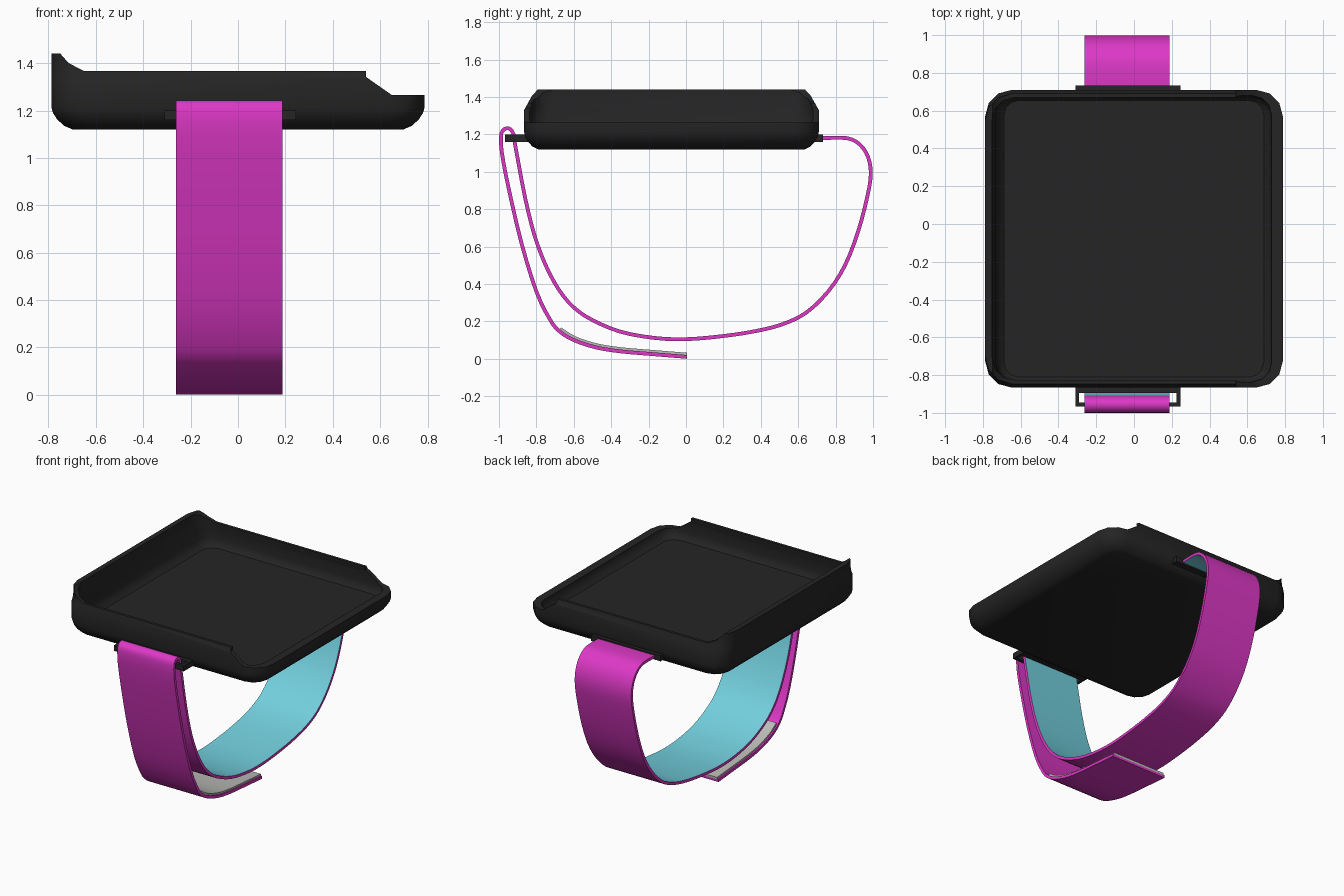
import bpy, bmesh, math
from mathutils import Vector

if "Cube" in bpy.data.objects:
    bpy.data.objects.remove(bpy.data.objects["Cube"])


def material(name, rgb):
    m = bpy.data.materials.new(name)
    m.diffuse_color = (*rgb, 1)
    m.use_nodes = True
    m.node_tree.nodes["Principled BSDF"].inputs["Base Color"].default_value = m.diffuse_color
    return m


BLACK = material("black_plastic", (0.018, 0.018, 0.018))
PINK = material("pink_fabric", (0.73, 0.04, 0.57))
CYAN = material("cyan_lining", (0.17, 0.63, 0.73))
GREY = material("grey_pad", (0.5, 0.5, 0.48))


def smooth(ob, angle):
    bpy.ops.object.select_all(action='DESELECT')
    ob.select_set(True)
    bpy.context.view_layer.objects.active = ob
    bpy.ops.object.shade_smooth_by_angle(angle=math.radians(angle))


def finish(name, bm, mats, angle=None):
    bmesh.ops.recalc_face_normals(bm, faces=bm.faces)
    me = bpy.data.meshes.new(name)
    bm.to_mesh(me)
    bm.free()
    ob = bpy.data.objects.new(name, me)
    bpy.context.collection.objects.link(ob)
    for m in mats:
        me.materials.append(m)
    if angle:
        smooth(ob, angle)
    return ob


def box(name, x0, x1, y0, y1, z0, z1):
    bm = bmesh.new()
    bmesh.ops.create_cube(bm, size=1)
    for v in bm.verts:
        v.co = ((x0 + x1) / 2 + v.co.x * (x1 - x0),
                (y0 + y1) / 2 + v.co.y * (y1 - y0),
                (z0 + z1) / 2 + v.co.z * (z1 - z0))
    return finish(name, bm, [BLACK])


def rounded_ring(bm, ix, iy, z, seg=3):
    """Rounded rectangle of the tray outline, shrunk by ix and iy."""
    hx, hy, r = 0.788 - ix, 0.788 - iy, max(0.14 - ix * 0.6, 0.05)
    ring = []
    for k, (sx, sy) in enumerate([(1, 1), (-1, 1), (-1, -1), (1, -1)]):
        for i in range(seg + 1):
            a = math.pi / 2 * (k + i / seg)
            ring.append(bm.verts.new((sx * (hx - r) + r * math.cos(a),
                                      sy * (hy - r) + r * math.sin(a) - 0.078, z)))
    return ring


# Tray: outer wall up, over the leaning rim, inner wall down to the floor
bm = bmesh.new()
profile = [(0.09, 0.075, 1.12), (0.055, 0.045, 1.135), (0.025, 0.02, 1.162), (0.007, 0.005, 1.19),
           (0, 0, 1.215), (0, 0, 1.33), (0, 0.02, 1.366), (0, 0.025, 1.5),
           (0.035, 0.04, 1.5), (0.04, 0.04, 1.36), (0.055, 0.03, 1.32), (0.06, 0.03, 1.25),
           (0.075, 0.036, 1.215), (0.1, 0.055, 1.195)]
rings = [rounded_ring(bm, *p) for p in profile]
for a, b in zip(rings, rings[1:]):
    for i in range(len(a)):
        j = (i + 1) % len(a)
        bm.faces.new((a[i], a[j], b[j], b[i]))
bm.faces.new(rings[0])
bm.faces.new(rings[-1])
tray = finish("case_tray", bm, [BLACK])

# Cutter trims the walls: tall left end, level sides, low right end
cut = [(-0.9, 1.44), (-0.75, 1.44), (-0.715, 1.4), (-0.65, 1.367), (0.54, 1.367),
       (0.54, 1.342), (0.65, 1.265), (0.9, 1.265), (0.9, 1.7), (-0.9, 1.7)]
bm = bmesh.new()
face = bm.faces.new([bm.verts.new((x, -1.2, z)) for x, z in cut])
ext = bmesh.ops.extrude_face_region(bm, geom=[face])
for v in ext["geom"]:
    if isinstance(v, bmesh.types.BMVert):
        v.co.y = 1.2
bm.faces.new([v for v in bm.verts if v.co.y < 0]) if not face.is_valid else None
cutter = finish("rim_cutter", bm, [BLACK])
cutter.hide_render = True
mod = tray.modifiers.new("trim", 'BOOLEAN')
mod.operation, mod.object, mod.solver = 'DIFFERENCE', cutter, 'EXACT'
bpy.context.view_layer.objects.active = tray
bpy.ops.object.modifier_apply(modifier="trim")
bpy.data.objects.remove(cutter)
smooth(tray, 35)

# Strap lugs: open buckle at the front, solid mount at the back
box("front_lug_base", -0.31, 0.245, -0.895, -0.84, 1.16, 1.2)
box("front_lug_bar", -0.31, 0.245, -0.967, -0.945, 1.16, 1.2)
for side, x in (("left", -0.31), ("right", 0.225)):
    box("front_lug_" + side, x, x + 0.02, -0.95, -0.88, 1.16, 1.2)
box("back_lug", -0.31, 0.245, 0.68, 0.732, 1.16, 1.2)


def spline(points, steps=3):
    """Catmull-Rom curve through (y, z) points."""
    p = [Vector(q) for q in points]
    p = [2 * p[0] - p[1]] + p + [2 * p[-1] - p[-2]]
    out = []
    for a, b, c, d in zip(p, p[1:], p[2:], p[3:]):
        for i in range(steps):
            t = i / steps
            out.append(0.5 * (2 * b + (c - a) * t + (2 * a - 5 * b + 4 * c - d) * t ** 2
                              + (3 * b - a - 3 * c + d) * t ** 3))
    return out + [p[-2]]


def ribbon(name, path, x0, x1, low, high, mats, lining=0):
    """Sweep a flat band along a path; low/high offset along the left normal."""
    pts = spline(path)
    bm = bmesh.new()
    prev = None
    for i, p in enumerate(pts):
        t = (pts[min(i + 1, len(pts) - 1)] - pts[max(i - 1, 0)]).normalized()
        n = Vector((-t.y, t.x))
        lo, hi = p + n * low, p + n * high
        ring = [bm.verts.new((x, *q)) for x, q in ((x0, lo), (x1, lo), (x1, hi), (x0, hi))]
        if prev:
            for k in range(4):
                f = bm.faces.new((prev[k], prev[(k + 1) % 4], ring[(k + 1) % 4], ring[k]))
                if k == 0 and i <= lining * 3:
                    f.material_index = 1
        else:
            bm.faces.new(ring)
        prev = ring
    bm.faces.new(prev)
    return finish(name, bm, mats, 35)


# Strap: wrist loop, fold over the front bar, then the loose tail
loop = [(0.72, 1.18), (0.86, 1.18), (0.93, 1.145), (0.973, 1.08), (0.988, 0.99), (0.97, 0.87),
        (0.92, 0.68), (0.85, 0.5), (0.76, 0.36), (0.64, 0.245), (0.51, 0.183), (0.37, 0.148),
        (0.2, 0.122), (0, 0.105), (-0.17, 0.112), (-0.35, 0.145), (-0.5, 0.207), (-0.6, 0.275),
        (-0.68, 0.37), (-0.75, 0.5), (-0.81, 0.66), (-0.86, 0.86), (-0.9, 1.07), (-0.918, 1.17)]
fold = [(-0.922, 1.2), (-0.935, 1.224), (-0.955, 1.233), (-0.978, 1.222), (-0.989, 1.19),
        (-0.984, 1.1), (-0.95, 0.92), (-0.88, 0.62), (-0.8, 0.36), (-0.73, 0.215)]
tail = [(-0.68, 0.15), (-0.6, 0.1), (-0.48, 0.061), (-0.35, 0.04), (-0.2, 0.027), (0.005, 0.0105)]
ribbon("strap", loop + fold + tail, -0.262, 0.188, -0.01, 0.01, [PINK, CYAN], len(loop) - 1)

# Fastening pad on the inside of the tail
ribbon("fastening_pad", tail, -0.252, 0.178, 0.006, 0.022, [GREY])
